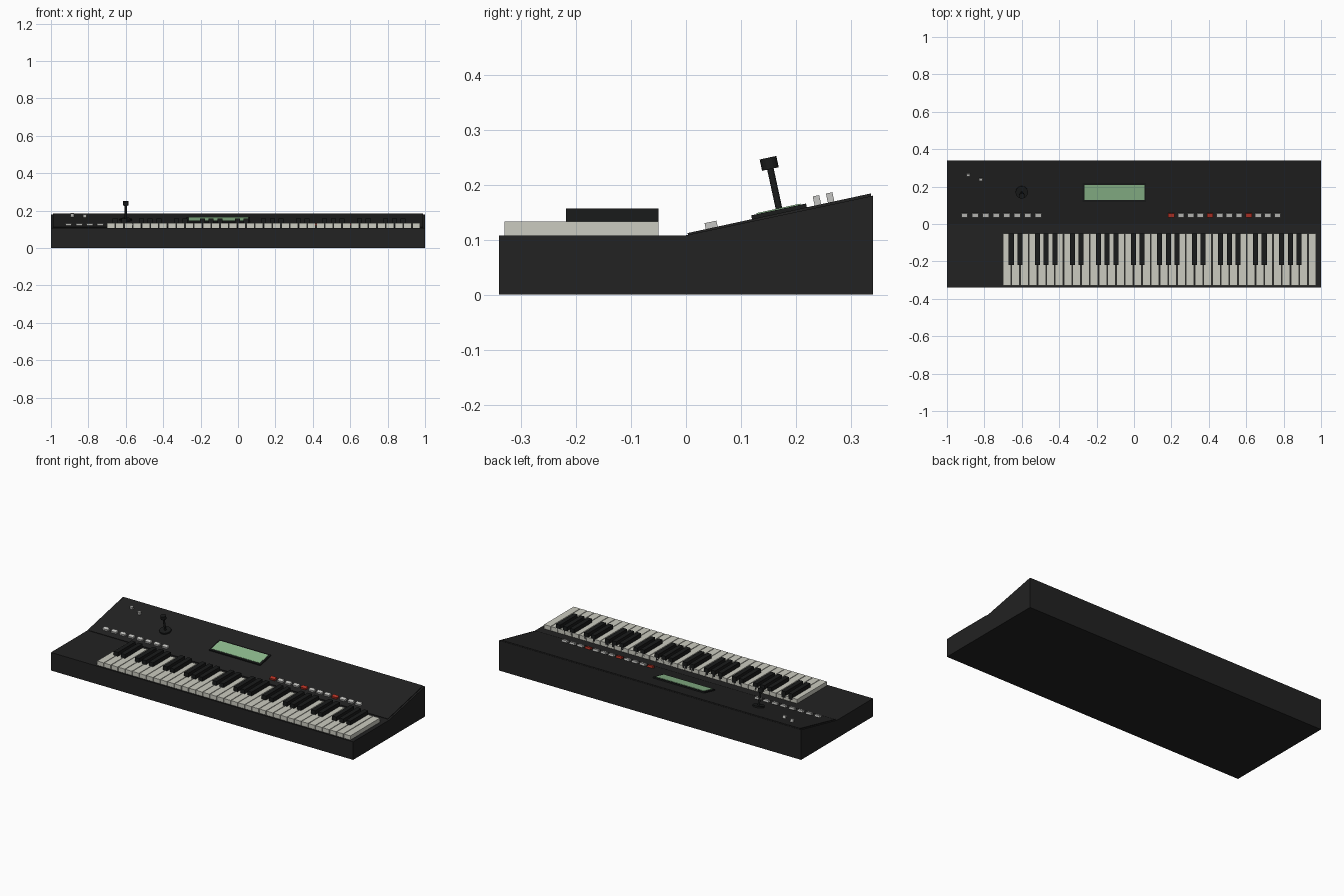
import bpy, bmesh, math
from mathutils import Matrix, Vector

if "Cube" in bpy.data.objects:
    bpy.data.objects.remove(bpy.data.objects["Cube"])


def material(name, rgb):
    m = bpy.data.materials.new(name)
    m.diffuse_color = (*rgb, 1)
    m.use_nodes = True
    m.node_tree.nodes["Principled BSDF"].inputs["Base Color"].default_value = m.diffuse_color
    return m


CASE = material("charcoal", (0.016, 0.016, 0.016))
BLACK = material("black", (0.010, 0.011, 0.011))
IVORY = material("ivory", (0.60, 0.60, 0.53))
GREY = material("light grey", (0.56, 0.56, 0.54))
GREEN = material("display green", (0.27, 0.50, 0.27))
RED = material("red", (0.50, 0.035, 0.02))

# Slope of the control panel
Y0, Z0, Y1, Z1 = 0.003, 0.111, 0.336, 0.183
TILT = math.atan2(Z1 - Z0, Y1 - Y0)
NORMAL = Vector((0, -math.sin(TILT), math.cos(TILT)))


def finish(name, bm, mat):
    bmesh.ops.recalc_face_normals(bm, faces=bm.faces)
    me = bpy.data.meshes.new(name)
    bm.to_mesh(me)
    bm.free()
    me.materials.append(mat)
    ob = bpy.data.objects.new(name, me)
    bpy.context.collection.objects.link(ob)
    return ob


def add_box(bm, lo, hi):
    lo, hi = Vector(lo), Vector(hi)
    bmesh.ops.create_cube(bm, size=1, matrix=Matrix.Translation((lo + hi) / 2)
                          @ Matrix.Diagonal((*(hi - lo), 1)))


def on_panel(x, y, h=0.0):
    """Frame on the sloped panel, raised by h along its normal."""
    z = Z0 + (y - Y0) * math.tan(TILT)
    return Matrix.Translation(Vector((x, y, z)) + NORMAL * h) @ Matrix.Rotation(TILT, 4, 'X')


def add_panel_box(bm, x, y, size, h):
    bmesh.ops.create_cube(bm, size=1, matrix=on_panel(x, y, h) @ Matrix.Diagonal((*size, 1)))


def add_panel_cylinder(bm, x, y, radius, h0, h1, sides=20):
    bmesh.ops.create_cone(bm, cap_ends=True, segments=sides, radius1=radius, radius2=radius,
                          depth=h1 - h0, matrix=on_panel(x, y, (h0 + h1) / 2))


# Case: side profile extruded across the width
bm = bmesh.new()
profile = [(-0.34, 0), (0.34, 0), (0.34, 0.18), (0.0, 0.108), (-0.34, 0.108)]
face = bm.faces.new([bm.verts.new((-1, y, z)) for y, z in profile])
side = bmesh.ops.extrude_face_region(bm, geom=[face])["geom"]
bmesh.ops.translate(bm, vec=(2, 0, 0), verts=[v for v in side if isinstance(v, bmesh.types.BMVert)])
finish("case", bm, CASE)

# Thin control panel on the slope
bm = bmesh.new()
add_panel_box(bm, 0, (Y0 + Y1) / 2, (1.98, (Y1 - Y0) / math.cos(TILT), 0.006), -0.002)
finish("control_panel", bm, CASE)

# Keyboard: 36 white keys, black keys grouped in twos and threes
LEFT, PITCH, COUNT = -0.703, 0.04665, 36
white, black = bmesh.new(), bmesh.new()
for i in range(COUNT):
    x = LEFT + i * PITCH
    add_box(white, (x + 0.002, -0.33, 0.106), (x + PITCH - 0.002, -0.05, 0.133))
    if i % 7 in (1, 2, 4, 5, 6):
        add_box(black, (x - 0.0135, -0.218, 0.12), (x + 0.0135, -0.05, 0.157))
finish("white_keys", white, IVORY)
finish("black_keys", black, BLACK)

# Button rows
grey, red = bmesh.new(), bmesh.new()
for i in range(8):
    add_panel_box(grey, -0.906 + i * 0.0564, 0.047, (0.034, 0.022, 0.016), 0.004)
for i in range(12):
    add_panel_box(red if i % 4 == 0 else grey, 0.2 + i * 0.0516, 0.047, (0.034, 0.022, 0.016), 0.004)
finish("grey_buttons", grey, GREY)
finish("red_buttons", red, RED)

# Display with its dark bezel
bm = bmesh.new()
add_panel_box(bm, -0.105, 0.17, (0.34, 0.102, 0.012), 0.002)
finish("display_bezel", bm, BLACK)
bm = bmesh.new()
add_panel_box(bm, -0.105, 0.17, (0.32, 0.082, 0.006), 0.007)
finish("display_screen", bm, GREEN)

# Joystick: base disc, stick and grip along one axis
bm = bmesh.new()
add_panel_cylinder(bm, -0.6, 0.171, 0.033, -0.004, 0.009)
add_panel_cylinder(bm, -0.6, 0.171, 0.006, 0.005, 0.09, 12)
add_panel_cylinder(bm, -0.6, 0.171, 0.0155, 0.083, 0.104, 16)
finish("joystick", bm, BLACK)

# Two small level knobs
bm = bmesh.new()
for x, y in ((-0.887, 0.264), (-0.82, 0.24)):
    add_panel_box(bm, x, y, (0.018, 0.012, 0.024), 0.006)
finish("level_knobs", bm, GREY)
